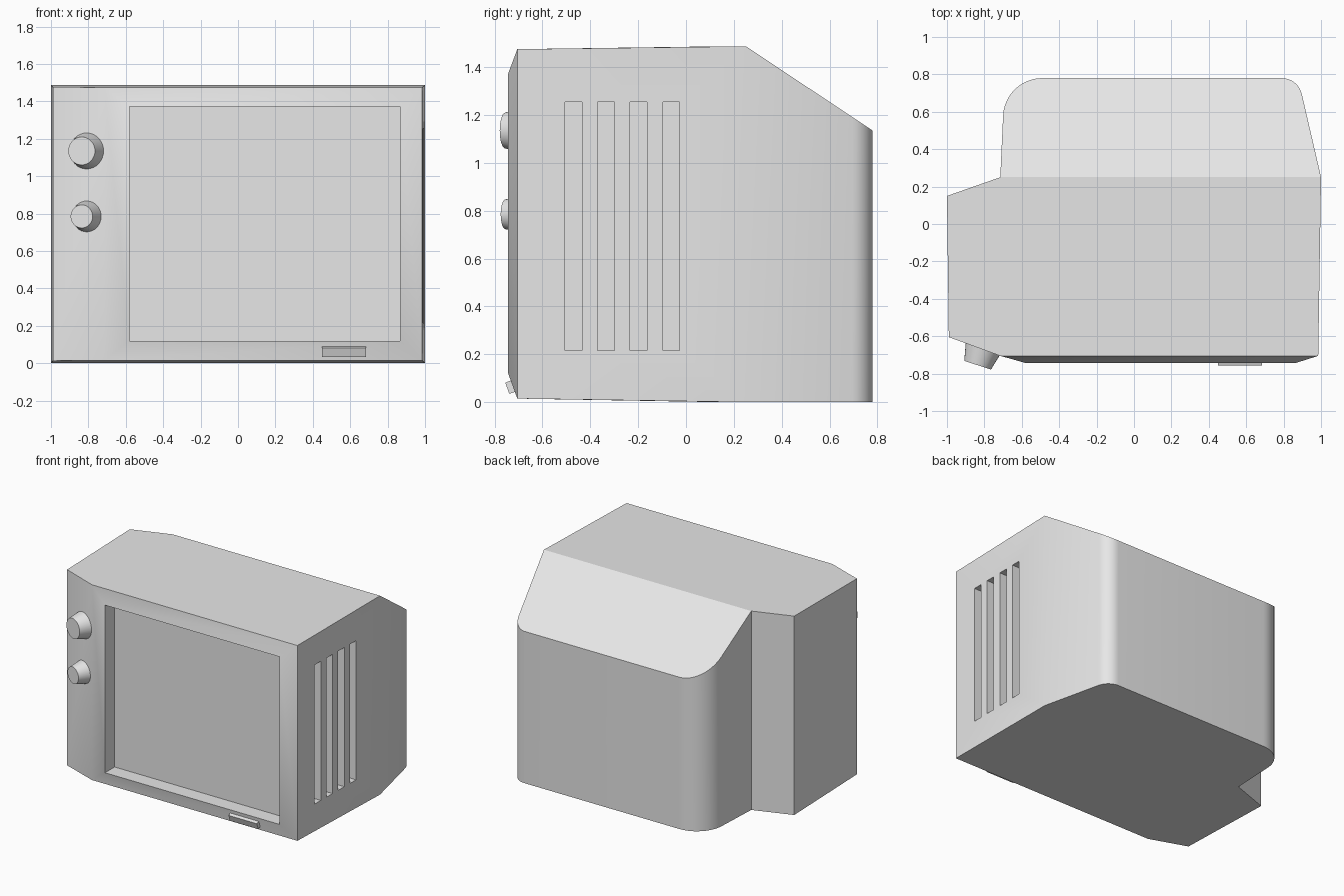
import bpy, bmesh, math
from mathutils import Vector

cube = bpy.data.objects.get("Cube")
if cube:
    bpy.data.objects.remove(cube, do_unlink=True)

grey = bpy.data.materials.new("light grey")
grey.use_nodes = True
grey.diffuse_color = (0.8, 0.8, 0.8, 1)
grey.node_tree.nodes["Principled BSDF"].inputs["Base Color"].default_value = (0.8, 0.8, 0.8, 1)


def finish(bm, name):
    bmesh.ops.recalc_face_normals(bm, faces=bm.faces)
    mesh = bpy.data.meshes.new(name)
    bm.to_mesh(mesh)
    bm.free()
    mesh.materials.append(grey)
    ob = bpy.data.objects.new(name, mesh)
    bpy.context.collection.objects.link(ob)
    return ob


def smooth(ob):
    bpy.ops.object.select_all(action='DESELECT')
    ob.select_set(True)
    bpy.context.view_layer.objects.active = ob
    bpy.ops.object.shade_smooth_by_angle(angle=math.radians(30))


def arc(cx, cy, r, start, end, steps):
    angles = [math.radians(start + (end - start) * i / steps) for i in range(steps + 1)]
    return [(cx + r * math.cos(a), cy + r * math.sin(a)) for a in angles]


# Cabinet: plan outlines of the front box and the rear hump
RIDGE, BACK, TOP, REAR_TOP = 0.25, 0.78, 1.487, 1.135
front_plan = [(-1, 0.15), (-0.99, -0.605), (-0.715, -0.705), (0.985, -0.705), (1, RIDGE)]
rear_plan = (arc(0.79, 0.67, 0.11, 13, 90, 8) + arc(-0.49, 0.57, 0.21, 90, 177, 12)
             + [(-0.715, RIDGE)])


def heights(y):
    if y > RIDGE:
        return 0, TOP + (y - RIDGE) * (REAR_TOP - TOP) / (BACK - RIDGE)
    t = max(0, (0.1 - y) / 0.8)
    return 0.015 * t, TOP - 0.012 * t


bm = bmesh.new()
low, high = [], []
for x, y in front_plan + rear_plan:
    z0, z1 = heights(y)
    low.append(bm.verts.new((x, y, z0)))
    high.append(bm.verts.new((x, y, z1)))
n, f = len(low), len(front_plan)
for i in range(n):
    j = (i + 1) % n
    if i != 2:
        bm.faces.new((low[i], low[j], high[j], high[i]))
for ring in (low, high):
    bm.faces.new(ring[:f] + ring[-1:])
    bm.faces.new(ring[f - 1:])

# Sloping frame and sunken screen
outer = [low[2], low[3], high[3], high[2]]
corners = [(-0.58, 0.12), (0.865, 0.12), (0.865, 1.373), (-0.58, 1.373)]
lip = [bm.verts.new((x, -0.743, z)) for x, z in corners]
screen = [bm.verts.new((x, -0.63, z)) for x, z in corners]
for i in range(4):
    j = (i + 1) % 4
    bm.faces.new((outer[i], outer[j], lip[j], lip[i]))
    bm.faces.new((lip[i], lip[j], screen[j], screen[i]))
bm.faces.new(screen)
cabinet = finish(bm, "cabinet")

# Vent slots cut in the left side
bm = bmesh.new()
for i in range(4):
    box = bmesh.ops.create_cube(bm, size=1)["verts"]
    bmesh.ops.scale(bm, verts=box, vec=(0.2, 0.07, 1.04))
    bmesh.ops.translate(bm, verts=box, vec=(1.01, -0.47 + 0.136 * i, 0.735))
cutter = finish(bm, "vent_cutter")
cutter.hide_render = True
cut = cabinet.modifiers.new("vents", 'BOOLEAN')
cut.operation, cut.solver, cut.object = 'DIFFERENCE', 'EXACT', cutter
bpy.context.view_layer.objects.active = cabinet
bpy.ops.object.modifier_apply(modifier=cut.name)
bpy.data.objects.remove(cutter, do_unlink=True)
smooth(cabinet)


# Tapered knobs, square to the angled control panel
def knob(name, z, base, cap):
    bm = bmesh.new()
    bmesh.ops.create_cone(bm, cap_ends=True, segments=32, radius1=base, radius2=cap, depth=0.12)
    ob = finish(bm, name)
    axis = Vector((-0.31, -0.95, 0)).normalized()
    ob.rotation_euler = axis.to_track_quat('Z', 'Y').to_euler()
    ob.location = Vector((-0.836, -0.755, z)) - axis * 0.06
    smooth(ob)


knob("upper_knob", 1.135, 0.104, 0.075)
knob("lower_knob", 0.785, 0.09, 0.062)

# Blank badge on the lower frame
bm = bmesh.new()
bmesh.ops.create_cube(bm, size=1)
bmesh.ops.scale(bm, verts=bm.verts, vec=(0.235, 0.04, 0.05))
badge = finish(bm, "badge")
badge.location = (0.567, -0.728, 0.065)
badge.rotation_euler.x = math.radians(20)
